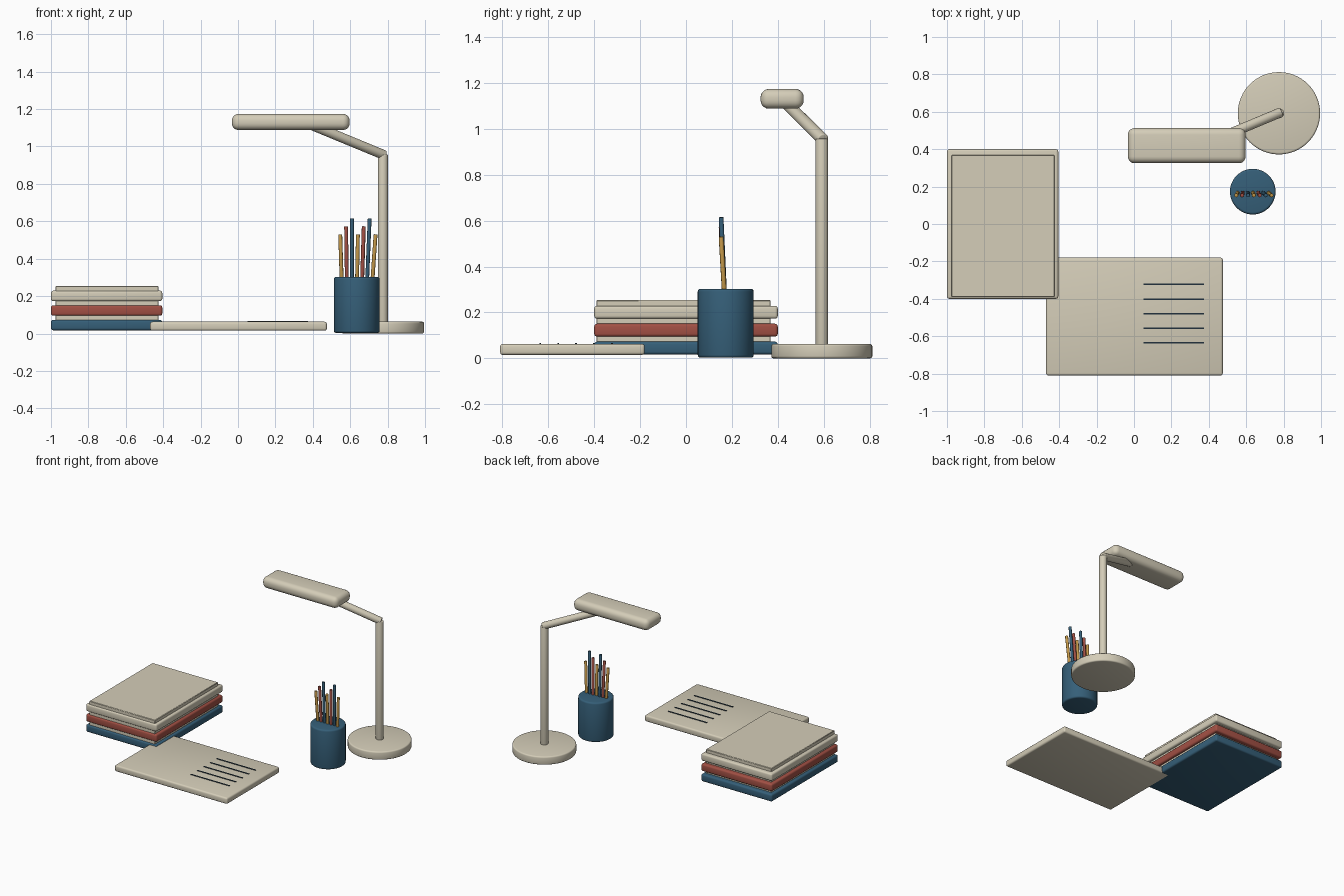
import bpy
from mathutils import Vector

cube = bpy.data.objects.get("Cube")
if cube:
    bpy.data.objects.remove(cube, do_unlink=True)


def material(name, rgb):
    m = bpy.data.materials.new(name)
    m.use_nodes = True
    m.diffuse_color = (*rgb, 1)
    m.node_tree.nodes["Principled BSDF"].inputs["Base Color"].default_value = (*rgb, 1)
    return m


cream = material("cream", (0.66, 0.61, 0.48))
blue = material("slate blue", (0.036, 0.115, 0.19))
red = material("brick red", (0.36, 0.08, 0.058))
ochre = material("ochre", (0.56, 0.32, 0.07))
ink = material("dark ink", (0.015, 0.03, 0.045))


def finish(name, mat, bevel, segments=3):
    """Name and colour the active object, round its edges and shade it."""
    ob = bpy.context.object
    ob.name = name
    ob.data.materials.append(mat)
    if bevel:
        mod = ob.modifiers.new("rounded edges", 'BEVEL')
        mod.width = bevel
        mod.segments = segments
        mod.limit_method = 'ANGLE'
        bpy.ops.object.modifier_apply(modifier=mod.name)
    bpy.ops.object.shade_smooth_by_angle(angle=0.7)
    return ob


def box(name, mat, low, high, bevel=0.0, segments=3):
    low, high = Vector(low), Vector(high)
    bpy.ops.mesh.primitive_cube_add(size=1, location=(low + high) / 2)
    bpy.context.object.scale = high - low
    bpy.ops.object.transform_apply(location=False, rotation=False, scale=True)
    return finish(name, mat, bevel, segments)


def rod(name, mat, start, end, radius, bevel=0.0, sides=32):
    start, end = Vector(start), Vector(end)
    axis = end - start
    bpy.ops.mesh.primitive_cylinder_add(vertices=sides, radius=radius, depth=axis.length,
                                        location=(start + end) / 2)
    bpy.context.object.rotation_euler = axis.to_track_quat('Z', 'Y').to_euler()
    return finish(name, mat, bevel)


# Stack of three books, each a cover slab topped by inset pages
for i, (label, mat) in enumerate((("blue", blue), ("red", red), ("cream", cream))):
    z = 0.017 + i * 0.078
    box(label + "_book_cover", mat, (-1, -0.4, z), (-0.405, 0.4, z + 0.056), 0.012)
    box(label + "_book_pages", cream, (-0.975, -0.39, z + 0.05), (-0.425, 0.368, z + 0.081), 0.003, 1)

# Notepad with five ruled lines
box("notepad", cream, (-0.47, -0.81, 0.015), (0.475, -0.18, 0.063), 0.012)
for i in range(5):
    y = -0.323 - i * 0.078
    box(f"notepad_line_{i + 1}", ink, (0.05, y - 0.004, 0.06), (0.375, y + 0.004, 0.067))

# Pencil cup and a fan of leaning pencils
cup_x, cup_y = 0.635, 0.173
rod("pencil_cup", blue, (cup_x, cup_y, 0.003), (cup_x, cup_y, 0.303), 0.122, 0.012, 48)
for i in range(7):
    step = i - 3
    top = (0.53, 0.573, 0.615)[i % 3]
    rod(f"pencil_{i + 1}", (ochre, red, blue)[i % 3],
        (cup_x + step * 0.026, 0.172, 0.2), (cup_x + 0.006 + step * 0.0315, 0.153, top),
        0.0105, 0.002, 12)

# Desk lamp
post_x, post_y = 0.775, 0.592
rod("lamp_base", cream, (post_x, post_y, 0), (post_x, post_y, 0.063), 0.22, 0.01, 64)
rod("lamp_post", cream, (post_x, post_y, 0.05), (post_x, post_y, 0.957), 0.027, 0.006)
rod("lamp_arm", cream, (0.784, 0.597, 0.953), (0.36, 0.42, 1.128), 0.026, 0.006)
box("lamp_head", cream, (-0.033, 0.325, 1.088), (0.597, 0.513, 1.174), 0.036, 5)
